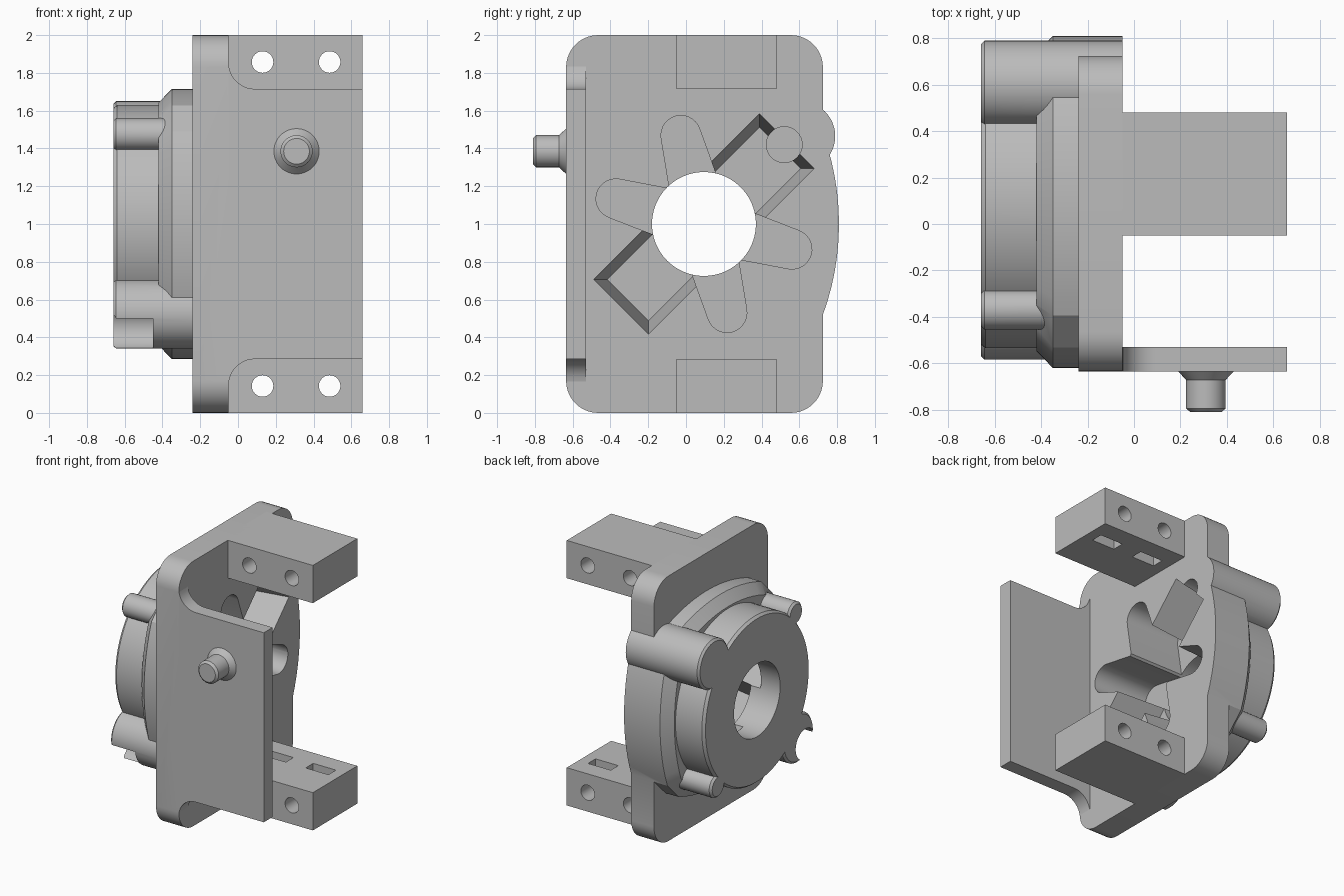
import bpy, bmesh
from math import sin, cos, pi, radians, asin, hypot

cube = bpy.data.objects.get("Cube")
if cube:
    bpy.data.objects.remove(cube, do_unlink=True)

grey = bpy.data.materials.new("grey_plastic")
grey.use_nodes = True
grey.diffuse_color = (0.5, 0.5, 0.5, 1)
grey.node_tree.nodes["Principled BSDF"].inputs["Base Color"].default_value = (0.5, 0.5, 0.5, 1)

CY, CZ = 0.095, 1.0          # bore axis
BACK, FACE = -0.66, -0.05    # rear of the drum, inner face of the plate
AXES = {"x": lambda t, a, b: (t, a, b),
        "y": lambda t, a, b: (a, t, b),
        "z": lambda t, a, b: (a, b, t)}


def loft(name, rings, axis="x"):
    """Closed solid through rings of (position, outline)."""
    bm = bmesh.new()
    loops = [[bm.verts.new(AXES[axis](t, a, b)) for a, b in pts] for t, pts in rings]
    n = len(loops[0])
    for lo, hi in zip(loops, loops[1:]):
        for i in range(n):
            j = (i + 1) % n
            bm.faces.new((lo[i], lo[j], hi[j], hi[i]))
    bm.faces.new(loops[0])
    bm.faces.new(loops[-1])
    bmesh.ops.recalc_face_normals(bm, faces=bm.faces)
    mesh = bpy.data.meshes.new(name)
    bm.to_mesh(mesh)
    bm.free()
    mesh.materials.append(grey)
    obj = bpy.data.objects.new(name, mesh)
    bpy.context.collection.objects.link(obj)
    return obj


def prism(name, pts, t0, t1, axis="x"):
    return loft(name, [(t0, pts), (t1, pts)], axis)


def arc(a, b, r, start, end, n=10):
    return [(a + r * cos(radians(start + (end - start) * i / n)),
             b + r * sin(radians(start + (end - start) * i / n))) for i in range(n + 1)]


def circle(a, b, r, n=64):
    return arc(a, b, r, 0, 360, n)[:-1]


def rect(a0, a1, b0, b1):
    return [(a0, b0), (a1, b0), (a1, b1), (a0, b1)]


def turned(name, a, b, steps, axis="x", n=48):
    return loft(name, [(t, circle(a, b, r, n)) for t, r in steps], axis)


def around(pts, degrees):
    """Turn an outline about the bore axis."""
    c, s = cos(radians(degrees)), sin(radians(degrees))
    return [(CY + a * c - b * s, CZ + a * s + b * c) for a, b in pts]


def combine(target, others, operation):
    for other in others:
        mod = target.modifiers.new("combine", "BOOLEAN")
        mod.operation, mod.solver, mod.object = operation, "EXACT", other
    bpy.context.view_layer.update()
    result = target.evaluated_get(bpy.context.evaluated_depsgraph_get())
    mesh = bpy.data.meshes.new_from_object(result)
    target.modifiers.clear()
    target.data = mesh
    for other in others:
        bpy.data.objects.remove(other, do_unlink=True)


# Base plate with rounded corners
R = 0.17
outline = (arc(0.725 - R, 2 - R, R, 0, 90) + arc(R - 0.635, 2 - R, R, 90, 180)
           + arc(R - 0.635, R, R, 180, 270) + arc(0.725 - R, R, R, 270, 360))
housing = prism("housing", outline, -0.24, FACE)

# Flange: four shallow arcs joined by clipped corners
big, half = 1.4, 0.49
sweep = asin(half / big) * 180 / pi
side = arc(0.715 - big, 0, big, -sweep, sweep, 12)
def flange_ring(k):
    return [p for q in range(4) for p in around([(a * k, b * k) for a, b in side], 90 * q)]
flange = loft("flange", [(-0.42, flange_ring(0.9)), (-0.35, flange_ring(1)), (FACE, flange_ring(1))])

# Drum, screw bosses and locating pins
drum = turned("drum", CY, CZ, [(BACK, 0.615), (BACK + 0.02, 0.63), (-0.2, 0.63)], n=96)
bosses = [turned("boss", y, z, [(BACK, 0.17), (BACK + 0.015, 0.185), (end, 0.185)])
          for y, z, end in ((0.605, 1.465, FACE), (-0.4, 0.525, -0.15))]
pins = [turned("pin", y, z, [(BACK, 0.07), (BACK + 0.015, 0.085), (-0.2, 0.085)])
        for y, z in ((-0.37, 1.475), (0.56, 0.525))]

# Side wall with concave shoulders blending into the plate
wall_outline = ([(-0.2, 0), (FACE, 0)] + arc(0.09, 0.145, 0.14, 180, 90)
                + [(0.66, 0.285), (0.66, 1.715)] + arc(0.09, 1.855, 0.14, 270, 180)
                + [(FACE, 2), (-0.2, 2)])
wall = prism("side_wall", [(x, min(max(z, 0.17), 1.83)) if x <= FACE else (x, z)
                           for x, z in wall_outline], -0.635, -0.53, "y")

combine(housing, [flange, drum] + bosses + pins + [wall], "UNION")

# Bore, four rounded petals, drafted cross pocket, blind hole and open clip
cutters = [turned("bore_cutter", CY, CZ, [(-1, 0.275), (0.5, 0.275)], n=96)]
petal = [(0, -0.15)] + arc(0.485, 0, 0.105, -85, 85, 14) + [(0, 0.15)]
for angle in (104.6, 164, 284.6, 344):
    cutters.append(prism("petal_cutter", around(petal, angle), -0.5, 0.1))
def pocket_ring(inset):
    u, v = 0.62 - inset, 0.205 - inset
    return around(rect(-u, u, -v, v), 45)
cutters.append(loft("pocket_cutter", [(-0.42, pocket_ring(0.05)), (FACE, pocket_ring(0)),
                                      (0.1, pocket_ring(0))]))
cutters.append(turned("hole_cutter", 0.52, 1.42, [(-0.5, 0.095), (0.1, 0.095)], n=32))
cutters.append(turned("clip_cutter", -0.48, 0.45, [(-1, 0.115), (-0.45, 0.115)], n=32))
combine(housing, cutters, "DIFFERENCE")

# Mounting arms with cross holes and nut slots
arms = []
for name, z0, inner in (("lower_arm", 0, 0.285), ("upper_arm", 1.715, 1.715)):
    arm = prism(name, rect(-0.1, 0.66, -0.05, 0.48), z0, z0 + 0.285, "z")
    holes = []
    for x in (0.13, 0.485):
        holes.append(turned("hole_cutter", x, z0 + 0.1425, [(-0.3, 0.057), (0.7, 0.057)], "y", 32))
        into = -0.2 if z0 == 0 else 0.2
        holes.append(prism("slot_cutter", rect(x - 0.095, x + 0.095, 0.25, 0.34),
                           inner - into * 0.2, inner + into, "z"))
    combine(arm, holes, "DIFFERENCE")
    arms.append(arm)

# Stud on the outside of the side wall
stud = turned("stud", 0.31, 1.385, [(-0.6, 0.12), (-0.635, 0.12), (-0.672, 0.085),
                                    (-0.795, 0.085), (-0.81, 0.068)], "y")

# Smooth curved surfaces, keep edges crisp
for obj in [housing, stud] + arms:
    bpy.ops.object.select_all(action="DESELECT")
    obj.select_set(True)
    bpy.context.view_layer.objects.active = obj
    bpy.ops.object.shade_smooth_by_angle(angle=radians(25))
